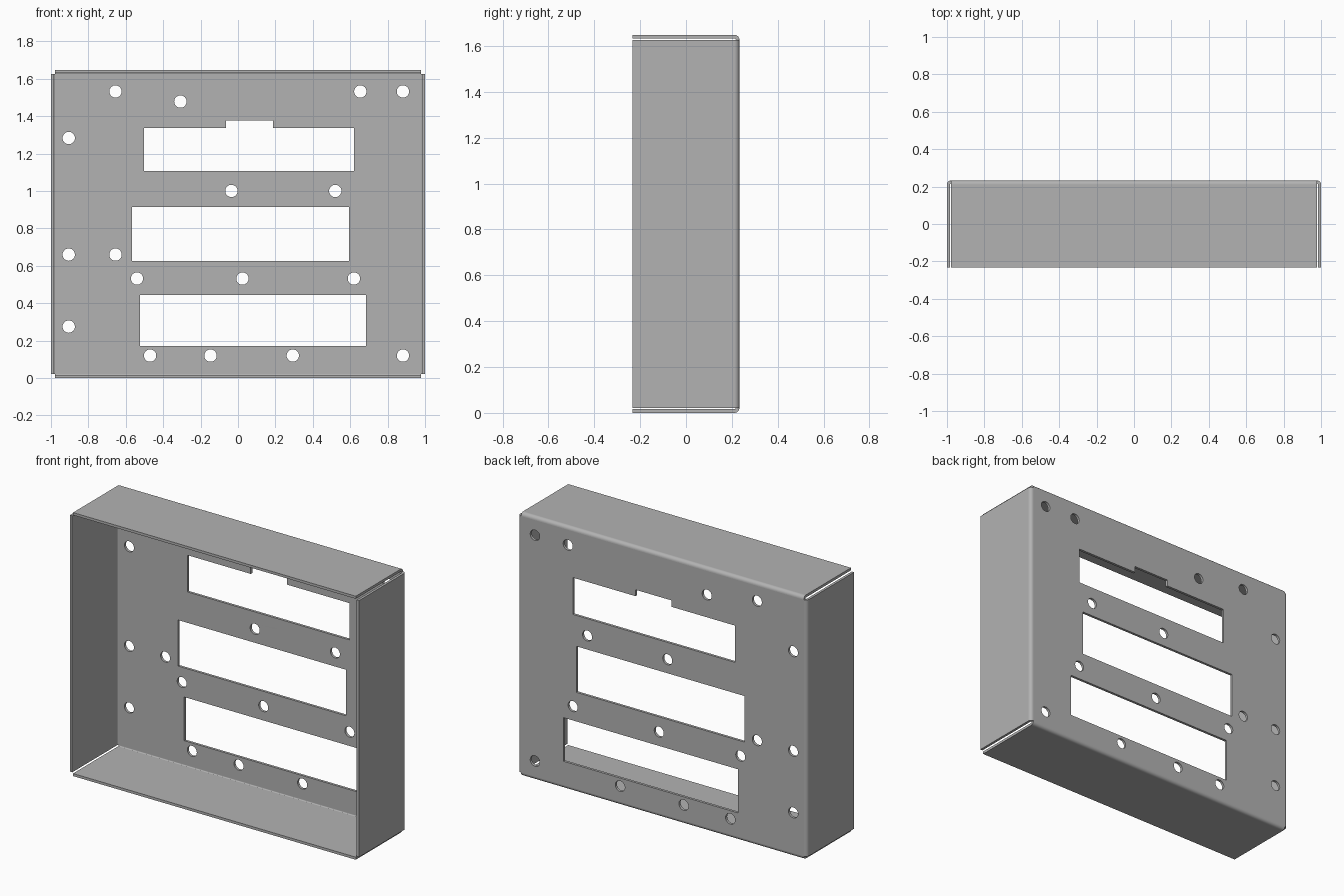
import bpy, bmesh
from math import cos, sin, pi, radians
from mathutils import Vector

cube = bpy.data.objects.get("Cube")
if cube:
    bpy.data.objects.remove(cube, do_unlink=True)

HALF_W, HALF_D, HEIGHT = 1.0, 0.233, 1.648
THICK, BEND = 0.016, 0.022          # sheet thickness, outer bend radius

steel = bpy.data.materials.new("grey_sheet_metal")
grey = (0.45, 0.45, 0.45, 1)
steel.use_nodes = True
steel.diffuse_color = grey
steel.node_tree.nodes["Principled BSDF"].inputs["Base Color"].default_value = grey


def finish(name, bm):
    """Turn a bmesh into a smooth-by-angle object with the sheet material."""
    bmesh.ops.recalc_face_normals(bm, faces=bm.faces)
    mesh = bpy.data.meshes.new(name)
    bm.to_mesh(mesh)
    bm.free()
    mesh.materials.clear()
    mesh.materials.append(steel)
    obj = bpy.data.objects.new(name, mesh)
    bpy.context.collection.objects.link(obj)
    bpy.ops.object.select_all(action='DESELECT')
    obj.select_set(True)
    bpy.context.view_layer.objects.active = obj
    bpy.ops.object.shade_smooth_by_angle(angle=radians(30))
    obj.modifiers.new("even_shading", 'WEIGHTED_NORMAL').keep_sharp = True
    return obj


def rect(x0, x1, z0, z1):
    return [(x0, z0), (x1, z0), (x1, z1), (x0, z1)]


def circle(x, z, r=0.033, n=32):
    return [(x + r * cos(2 * pi * i / n), z + r * sin(2 * pi * i / n)) for i in range(n)]


def back_panel(loops):
    """Flat sheet: the first loop is the outline, the others are cut-outs."""
    curve = bpy.data.curves.new("panel_outline", 'CURVE')
    curve.dimensions, curve.fill_mode = '2D', 'BOTH'
    curve.extrude = THICK / 2
    for loop in loops:
        spline = curve.splines.new('POLY')
        spline.points.add(len(loop) - 1)
        for point, (x, z) in zip(spline.points, loop):
            point.co = (x, z, 0, 1)
        spline.use_cyclic_u = True
    temp = bpy.data.objects.new("panel_outline", curve)
    bpy.context.collection.objects.link(temp)
    mesh = temp.evaluated_get(bpy.context.evaluated_depsgraph_get()).to_mesh()
    bm = bmesh.new()
    bm.from_mesh(mesh)
    bpy.data.objects.remove(temp, do_unlink=True)
    bmesh.ops.remove_doubles(bm, verts=bm.verts, dist=1e-5)
    for v in bm.verts:               # stand the sheet up at the back
        v.co = Vector((v.co.x, HALF_D - THICK / 2 - v.co.z, v.co.y))
    return finish("back_panel", bm)


def flange(name, place, start, end):
    """Bent wall: an L-shaped strip swept from start to end."""
    def arc(radius):
        return [(BEND - radius * cos(a), HALF_D - BEND + radius * sin(a))
                for a in (pi / 2 * i / 8 for i in range(9))]
    profile = [(0, -HALF_D)] + arc(BEND) + arc(BEND - THICK)[::-1] + [(THICK, -HALF_D)]
    bm = bmesh.new()
    a, b = [[bm.verts.new(place(d, y, t)) for d, y in profile] for t in (start, end)]
    n = len(profile)
    for i in range(n):
        j = (i + 1) % n
        bm.faces.new((a[i], a[j], b[j], b[i]))
    bm.faces.new(a)
    bm.faces.new(b)
    return finish(name, bm)


# Back panel with three windows and its screw holes
edge_x = HALF_W - BEND
top_z = HEIGHT - BEND
upper_window = [(-0.502, 1.107), (0.62, 1.107), (0.62, 1.337), (0.187, 1.337),
                (0.187, 1.377), (-0.064, 1.377), (-0.064, 1.337), (-0.502, 1.337)]
hole_rows = {
    1.532: (-0.655, 0.654, 0.882),
    1.478: (-0.308,),
    1.283: (-0.905,),
    1.0: (-0.035, 0.52),
    0.66: (-0.905, -0.655),
    0.532: (-0.54, 0.024, 0.62),
    0.275: (-0.905,),
    0.12: (-0.47, -0.147, 0.293, 0.882),
}
holes = [circle(x, z) for z, row in hole_rows.items() for x in row]
back_panel([rect(-edge_x, edge_x, BEND, top_z),
            upper_window,
            rect(-0.567, 0.594, 0.626, 0.914),
            rect(-0.524, 0.685, 0.171, 0.444)] + holes)

# Four bent walls, leaving relief notches at the corners
for name, s in (("left_wall", 1), ("right_wall", -1)):
    flange(name, lambda d, y, t: (s * (HALF_W - d), y, t), BEND, top_z)
flange("bottom_wall", lambda d, y, t: (t, y, d), -edge_x, edge_x)
flange("top_wall", lambda d, y, t: (t, y, HEIGHT - d), -edge_x, edge_x)
